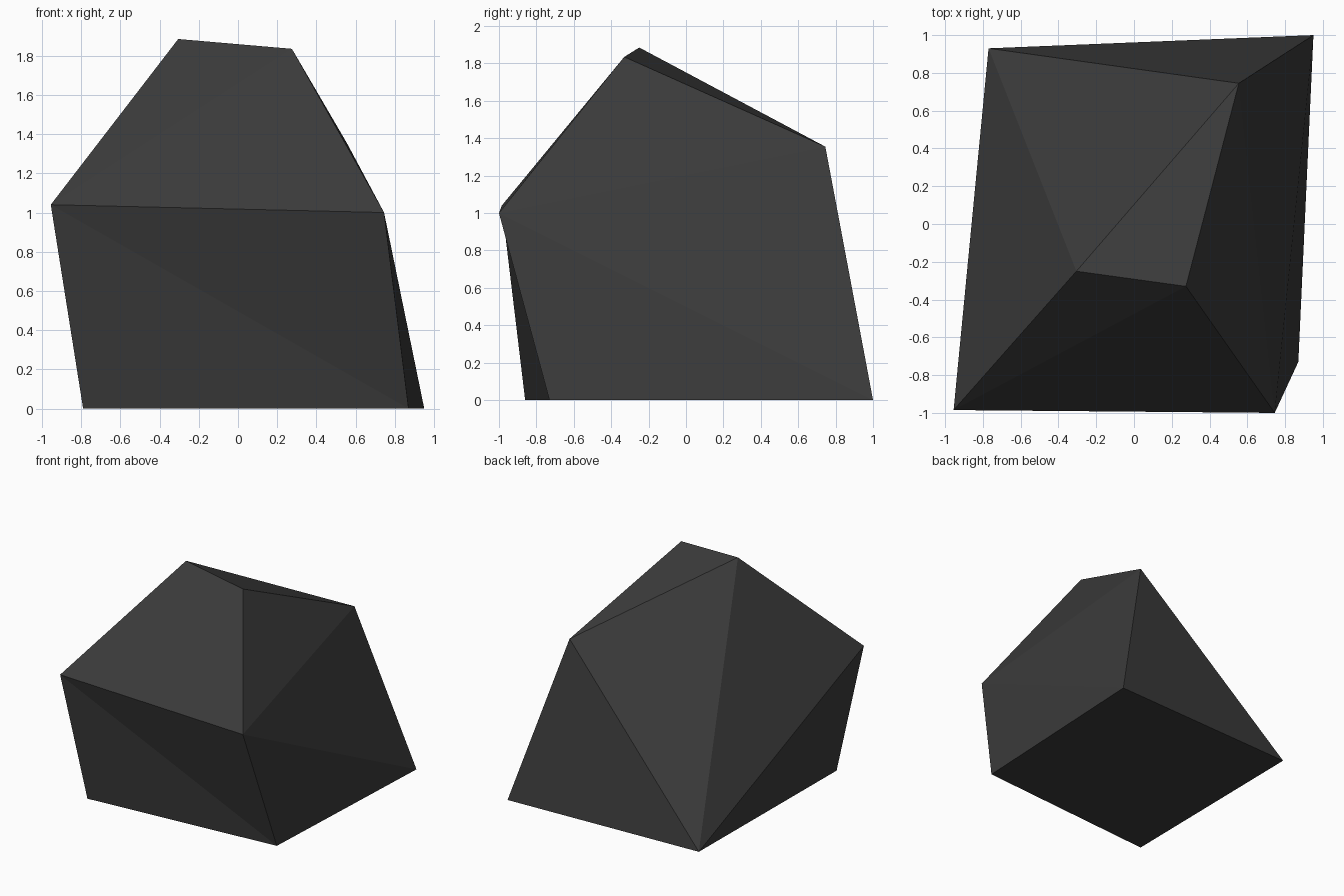
import bpy, bmesh

if "Cube" in bpy.data.objects:
    bpy.data.objects.remove(bpy.data.objects["Cube"])

# Dark stone colour
stone = bpy.data.materials.new("dark grey stone")
stone.diffuse_color = (0.043, 0.043, 0.043, 1)
stone.use_nodes = True
stone.node_tree.nodes["Principled BSDF"].inputs["Base Color"].default_value = stone.diffuse_color

# Corner points of the faceted rock: base ring, front shoulders, crown
corners = {
    "base_fl": (-0.79, -0.86, 0), "base_fr": (0.87, -0.73, 0),
    "base_br": (0.95, 1.0, 0), "base_bl": (-0.77, 0.93, 0),
    "mid_l": (-0.955, -0.985, 1.04), "mid_r": (0.745, -1.0, 1.0),
    "top_l": (-0.305, -0.25, 1.885), "top_r": (0.275, -0.33, 1.835),
    "top_b": (0.555, 0.745, 1.355),
}

# Facets, named by their corners
facets = """
base_fl base_bl base_br base_fr
base_fl base_fr mid_l
mid_l base_fr mid_r
mid_l mid_r top_r
mid_l top_r top_l
top_l top_r top_b
top_r mid_r top_b
mid_r base_br top_b
mid_r base_fr base_br
base_br base_bl top_b
top_b base_bl top_l
top_l base_bl mid_l
mid_l base_bl base_fl
"""

bm = bmesh.new()
v = {name: bm.verts.new(co) for name, co in corners.items()}
for line in facets.split("\n"):
    if line.strip():
        bm.faces.new([v[n] for n in line.split()])
bmesh.ops.recalc_face_normals(bm, faces=bm.faces[:])

# Rock object, flat shaded
mesh = bpy.data.meshes.new("rock")
bm.to_mesh(mesh)
bm.free()
mesh.materials.append(stone)
rock = bpy.data.objects.new("rock", mesh)
bpy.context.collection.objects.link(rock)
